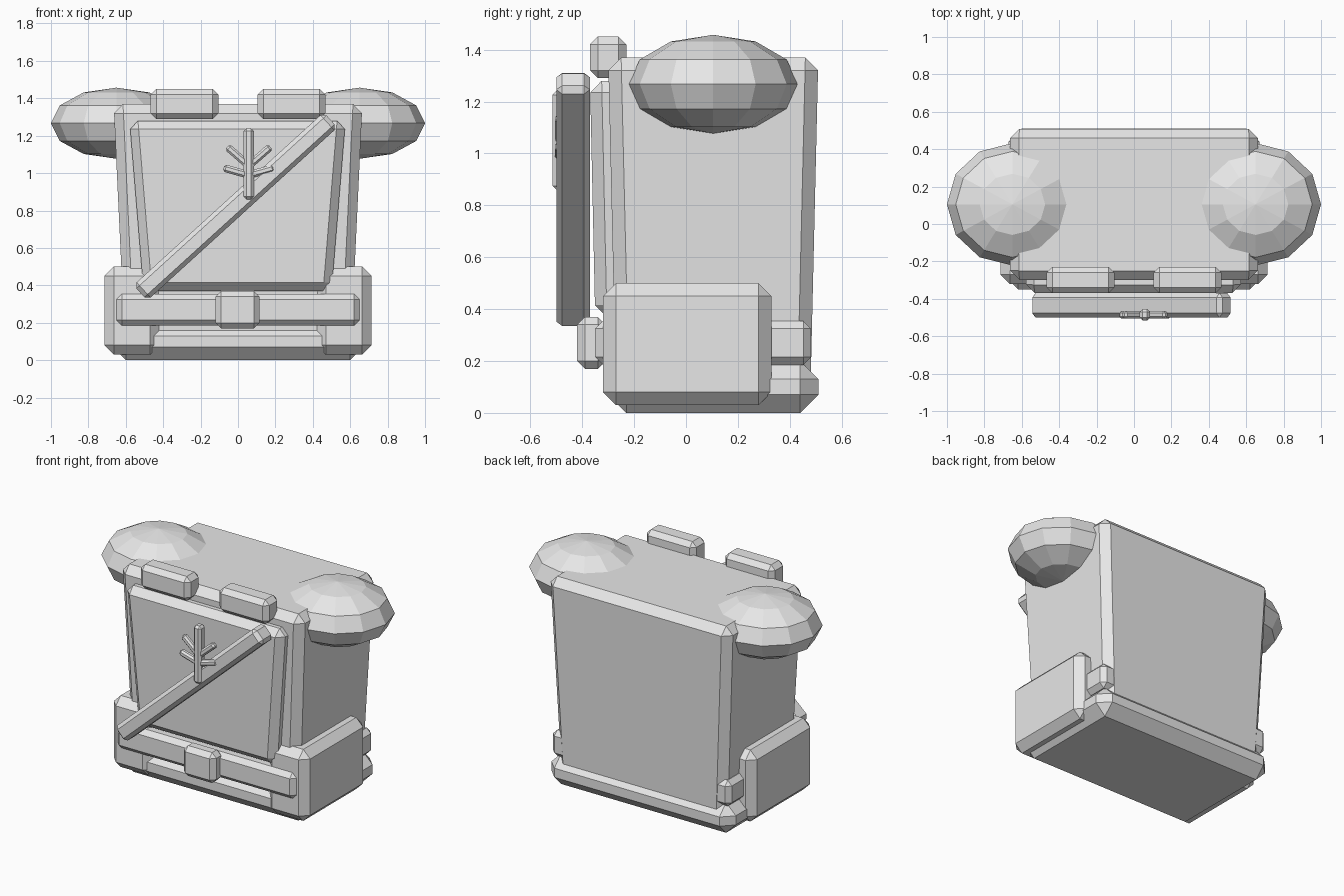
import bpy, bmesh, math
from mathutils import Matrix, Vector

cube = bpy.data.objects.get("Cube")
if cube:
    bpy.data.objects.remove(cube, do_unlink=True)

grey = bpy.data.materials.new("light_grey")
grey.use_nodes = True
colour = (0.8, 0.8, 0.8, 1)
grey.diffuse_color = colour
grey.node_tree.nodes["Principled BSDF"].inputs["Base Color"].default_value = colour


def add_object(name, bm):
    mesh = bpy.data.meshes.new(name)
    bm.to_mesh(mesh)
    bm.free()
    mesh.materials.append(grey)
    obj = bpy.data.objects.new(name, mesh)
    bpy.context.collection.objects.link(obj)
    return obj


def block(name, x, y, z, bevel, taper=(0, 0), tilt=0):
    """Chamfered box from x, y, z ranges; taper insets the bottom, tilt turns it about y."""
    size = Vector([r[1] - r[0] for r in (x, y, z)])
    centre = Vector([(r[0] + r[1]) / 2 for r in (x, y, z)])
    bm = bmesh.new()
    bmesh.ops.create_cube(bm, size=1)
    for v in bm.verts:
        low = v.co.z < 0
        for axis in range(3):
            v.co[axis] *= size[axis]
        if low:
            v.co.x -= math.copysign(taper[0], v.co.x)
            v.co.y -= math.copysign(taper[1], v.co.y)
    obj = add_object(name, bm)
    obj.location = centre
    obj.rotation_euler.y = -math.radians(tilt)
    mod = obj.modifiers.new("chamfer", "BEVEL")
    mod.width = bevel
    mod.segments = 1
    mod.limit_method = 'NONE'
    return obj


def bar(name, start, end, width, y, bevel):
    """Chamfered bar between two (x, z) points."""
    dx, dz = end[0] - start[0], end[1] - start[1]
    half = math.hypot(dx, dz) / 2
    cx, cz = (start[0] + end[0]) / 2, (start[1] + end[1]) / 2
    return block(name, (cx - half, cx + half), y, (cz - width / 2, cz + width / 2),
                 bevel, tilt=math.degrees(math.atan2(dz, dx)))


# Main pack, base and waist belt
block("body", (-0.665, 0.665), (-0.30, 0.51), (0.1, 1.37), 0.05, taper=(0.06, 0.03))
block("base", (-0.67, 0.67), (-0.30, 0.51), (0, 0.2), 0.07)
block("belt", (-0.65, 0.65), (-0.35, 0.482), (0.185, 0.355), 0.03)
block("buckle", (-0.12, 0.115), (-0.42, -0.31), (0.17, 0.37), 0.03)

# Front flap panel
block("front_panel", (-0.58, 0.575), (-0.37, -0.21), (0.37, 1.28), 0.045, taper=(0.075, 0.02))

# Mirrored side pouches, top clips and shoulder domes
for side, s in (("left", 1), ("right", -1)):
    block(side + "_pouch", sorted((s * 0.42, s * 0.714)), (-0.32, 0.33), (0.03, 0.5), 0.05)
    block(side + "_clip", sorted((s * 0.105, s * 0.467)), (-0.37, -0.23), (1.29, 1.45), 0.03)
    bm = bmesh.new()
    bmesh.ops.create_uvsphere(bm, u_segments=12, v_segments=6, radius=1)
    bm.transform(Matrix.Diagonal((0.35, 0.327, 0.19, 1)))
    dome = add_object(side + "_shoulder", bm)
    dome.location = (s * 0.65, 0.105, 1.267)

# Diagonal strap across the front
bar("strap", (-0.522, 0.36), (0.495, 1.285), 0.11, (-0.50, -0.37), 0.023)

# Sprig ornament
bar("sprig_stem", (0.058, 0.86), (0.058, 1.24), 0.055, (-0.515, -0.455), 0.015)
twigs = [("upper", 1.04, 0.115, 1.14), ("lower", 0.99, 0.135, 1.028)]
for level, root, reach, tip in twigs:
    for side, s in (("left", 1), ("right", -1)):
        bar(f"sprig_{level}_{side}_twig", (0.058, root), (0.058 + s * reach, tip),
            0.04, (-0.505, -0.465), 0.011)
